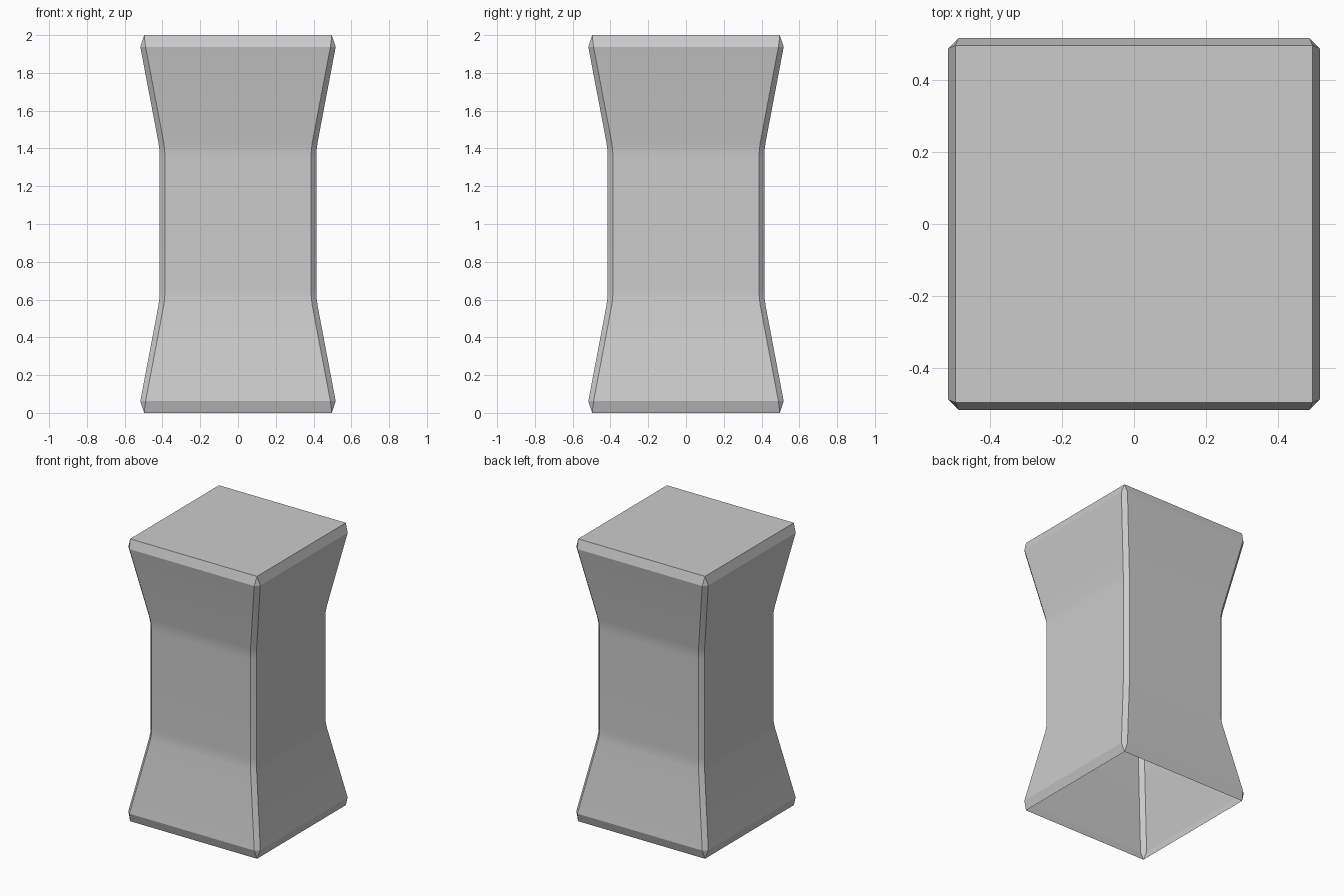
import bpy, bmesh, math

if "Cube" in bpy.data.objects:
    bpy.data.objects.remove(bpy.data.objects["Cube"])

# Lower half of the profile: (height, half width, corner chamfer)
half = [(0.0, 0.497, 0.0), (0.063, 0.517, 0.028), (0.57, 0.421, 0.028),
        (0.61, 0.416, 0.028), (0.65, 0.415, 0.028)]
profile = half + [(2 - z, w, c) for z, w, c in reversed(half)]


def ring(bm, z, w, c):
    # Square outline with chamfered corners; plain square if c is zero
    verts = []
    for sx, sy in ((1, 1), (-1, 1), (-1, -1), (1, -1)):
        if c == 0:
            v = bm.verts.new((sx * w, sy * w, z))
            verts += [v, v]
            continue
        a, b = (sx * w, sy * (w - c), z), (sx * (w - c), sy * w, z)
        verts += [bm.verts.new(p) for p in ((a, b) if sx * sy > 0 else (b, a))]
    return verts


# Column shell: closed on top, open underneath
bm = bmesh.new()
rings = [ring(bm, *p) for p in profile]
for lo, hi in zip(rings, rings[1:]):
    for i in range(8):
        j = (i + 1) % 8
        corners = dict.fromkeys((lo[i], lo[j], hi[j], hi[i]))
        bm.faces.new(list(corners))
bm.faces.new(list(dict.fromkeys(rings[-1])))

mesh = bpy.data.meshes.new("column")
bm.to_mesh(mesh)
bm.free()
column = bpy.data.objects.new("column", mesh)
bpy.context.collection.objects.link(column)

# Soft bends at the waist, crisp chamfers
bpy.context.view_layer.objects.active = column
column.select_set(True)
bpy.ops.object.shade_smooth_by_angle(angle=math.radians(20))
